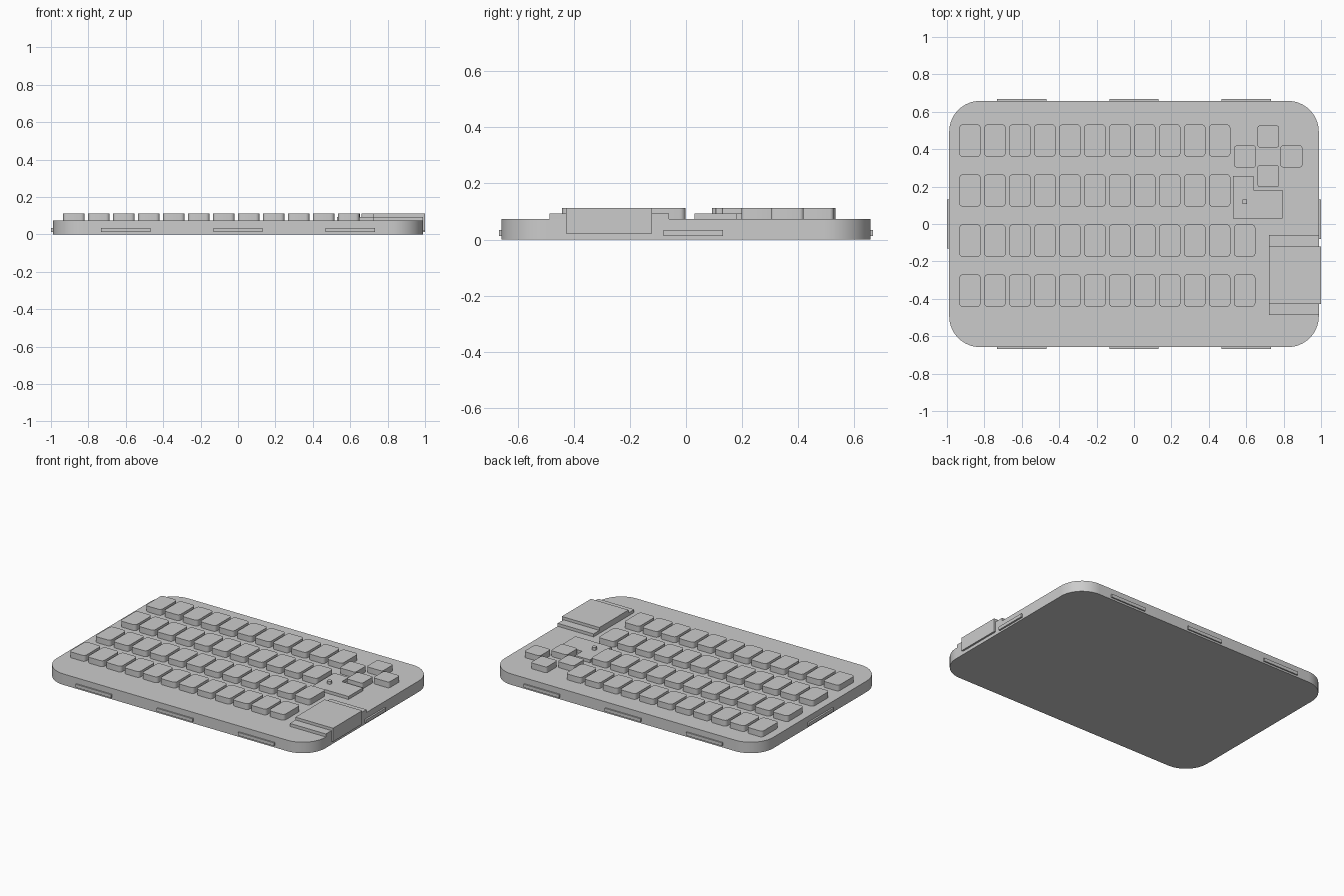
import bpy, bmesh, math

old = bpy.data.objects.get("Cube")
if old:
    bpy.data.objects.remove(old, do_unlink=True)

grey = bpy.data.materials.new("plain grey")
grey.use_nodes = True
COLOUR = (0.6, 0.6, 0.6, 1)
grey.diffuse_color = COLOUR
grey.node_tree.nodes["Principled BSDF"].inputs["Base Color"].default_value = COLOUR

DECK = 0.073      # top of the case
STEP = 0.093      # top of the raised plates
TOP = 0.112       # top of keys and pad


def prism(name, outline, z0, z1):
    """Extrude a counter-clockwise xy outline from z0 to z1."""
    bm = bmesh.new()
    base = bm.faces.new([bm.verts.new((x, y, z0)) for x, y in outline])
    ext = bmesh.ops.extrude_face_region(bm, geom=[base], use_keep_orig=True)
    top = [v for v in ext["geom"] if isinstance(v, bmesh.types.BMVert)]
    bmesh.ops.translate(bm, vec=(0, 0, z1 - z0), verts=top)
    bmesh.ops.recalc_face_normals(bm, faces=bm.faces)
    mesh = bpy.data.meshes.new(name)
    bm.to_mesh(mesh)
    bm.free()
    mesh.materials.append(grey)
    obj = bpy.data.objects.new(name, mesh)
    bpy.context.collection.objects.link(obj)
    return obj


def box(name, x0, x1, y0, y1, z0, z1):
    return prism(name, [(x0, y0), (x1, y0), (x1, y1), (x0, y1)], z0, z1)


def rounded(name, cx, cy, w, d, r, z0, z1, seg):
    """Upright slab with rounded vertical corners."""
    pts = []
    for i, (sx, sy) in enumerate([(1, 1), (-1, 1), (-1, -1), (1, -1)]):
        for k in range(seg + 1):
            a = math.pi / 2 * (i + k / seg)
            pts.append((cx + sx * (w / 2 - r) + r * math.cos(a),
                        cy + sy * (d / 2 - r) + r * math.sin(a)))
    obj = prism(name, pts, z0, z1)
    bpy.ops.object.select_all(action="DESELECT")
    obj.select_set(True)
    bpy.context.view_layer.objects.active = obj
    bpy.ops.object.shade_smooth_by_angle(angle=math.radians(35))
    return obj


# Case
rounded("case", 0, 0, 1.976, 1.316, 0.165, 0, DECK, 16)

# Four rows of keys, the two front rows one key longer
for row, (cy, count) in enumerate([(0.446, 11), (0.179, 11), (-0.089, 12), (-0.356, 12)]):
    for col in range(count):
        rounded(f"key_row{row + 1}_{col + 1}", -0.877 + col * 0.1335, cy,
                0.115, 0.173, 0.02, DECK, TOP, 4)

# Arrow keys in a cross
for name, cx, cy in [("up", 0.718, 0.468), ("left", 0.594, 0.361),
                     ("right", 0.842, 0.361), ("down", 0.718, 0.256)]:
    rounded(f"arrow_key_{name}", cx, cy, 0.117, 0.117, 0.014, DECK, TOP, 4)

# Stepped plate with a small pointing stub
prism("pointer_plate", [(0.529, 0.03), (0.793, 0.03), (0.793, 0.182),
                        (0.638, 0.182), (0.638, 0.256), (0.529, 0.256)], DECK, STEP)
rounded("pointer_stub", 0.592, 0.119, 0.026, 0.026, 0.006, STEP, TOP, 4)

# Pad module, hanging over the left edge of the case
box("pad_base", 0.723, 0.988, -0.487, -0.06, DECK, STEP)
box("pad_block", 0.723, 1.0, -0.428, -0.121, STEP, TOP)
box("pad_side_lip", 0.988, 1.0, -0.428, -0.121, 0.022, STEP)

# Thin tabs around the rim
for i, cx in enumerate((-0.6, 0, 0.6)):
    for side, s in (("front", -1), ("back", 1)):
        ys = sorted((s * 0.65, s * 0.667))
        box(f"{side}_tab_{i + 1}", cx - 0.132, cx + 0.132, *ys, 0.012, 0.034)
box("right_tab", -1.0, -0.98, -0.13, 0.132, 0.012, 0.034)
box("left_tab", 0.98, 1.0, -0.08, 0.132, 0.012, 0.034)
